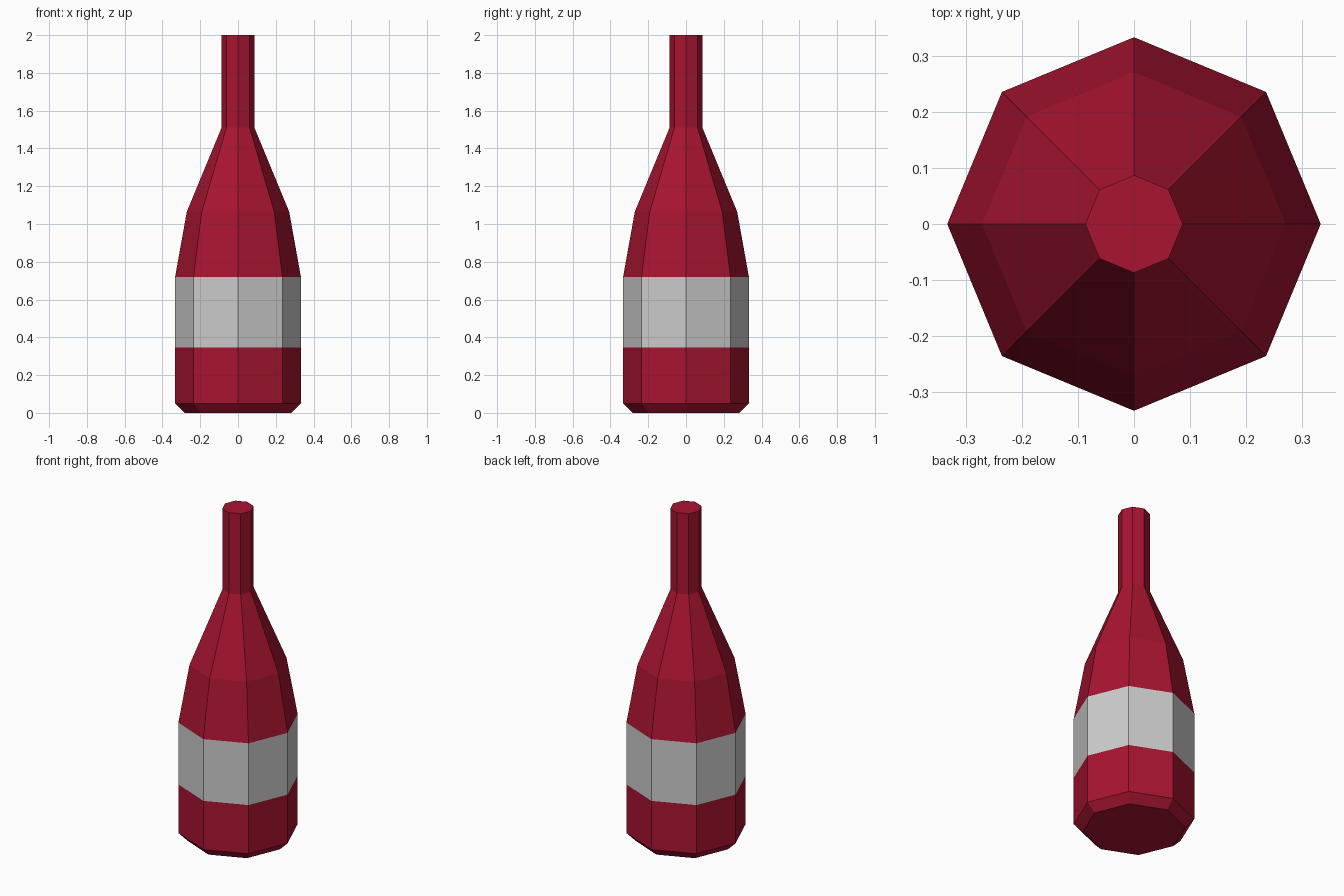
import bpy, bmesh
from math import cos, sin, tau

if "Cube" in bpy.data.objects:
    bpy.data.objects.remove(bpy.data.objects["Cube"])

SIDES = 8

red = bpy.data.materials.new("red_glass")
red.diffuse_color = (0.39, 0.007, 0.03, 1)
red.use_nodes = True
red.node_tree.nodes["Principled BSDF"].inputs["Base Color"].default_value = red.diffuse_color


def lathe(name, profile, mat=None, cap_bottom=False, cap_top=False):
    """Flat-sided shell through (radius, z) rings, optionally capped."""
    bm = bmesh.new()
    rings = [[bm.verts.new((r * cos(tau * i / SIDES), r * sin(tau * i / SIDES), z))
              for i in range(SIDES)] for r, z in profile]
    for a, b in zip(rings, rings[1:]):
        for i in range(SIDES):
            j = (i + 1) % SIDES
            bm.faces.new((a[i], a[j], b[j], b[i]))
    if cap_bottom:
        bm.faces.new(rings[0][::-1])
    if cap_top:
        bm.faces.new(rings[-1])
    mesh = bpy.data.meshes.new(name)
    bm.to_mesh(mesh)
    bm.free()
    if mat:
        mesh.materials.append(mat)
    obj = bpy.data.objects.new(name, mesh)
    bpy.context.collection.objects.link(obj)
    return obj


# Lower body with chamfered base
lathe("bottle_base", [(0.283, 0), (0.333, 0.05), (0.333, 0.345)], red, cap_bottom=True)

# Grey label band, flush with the body
lathe("label_band", [(0.333, 0.345), (0.333, 0.72)])

# Tapering shoulder and straight neck
lathe("shoulder_and_neck",
      [(0.333, 0.72), (0.271, 1.065), (0.087, 1.51), (0.087, 2.0)], red, cap_top=True)
